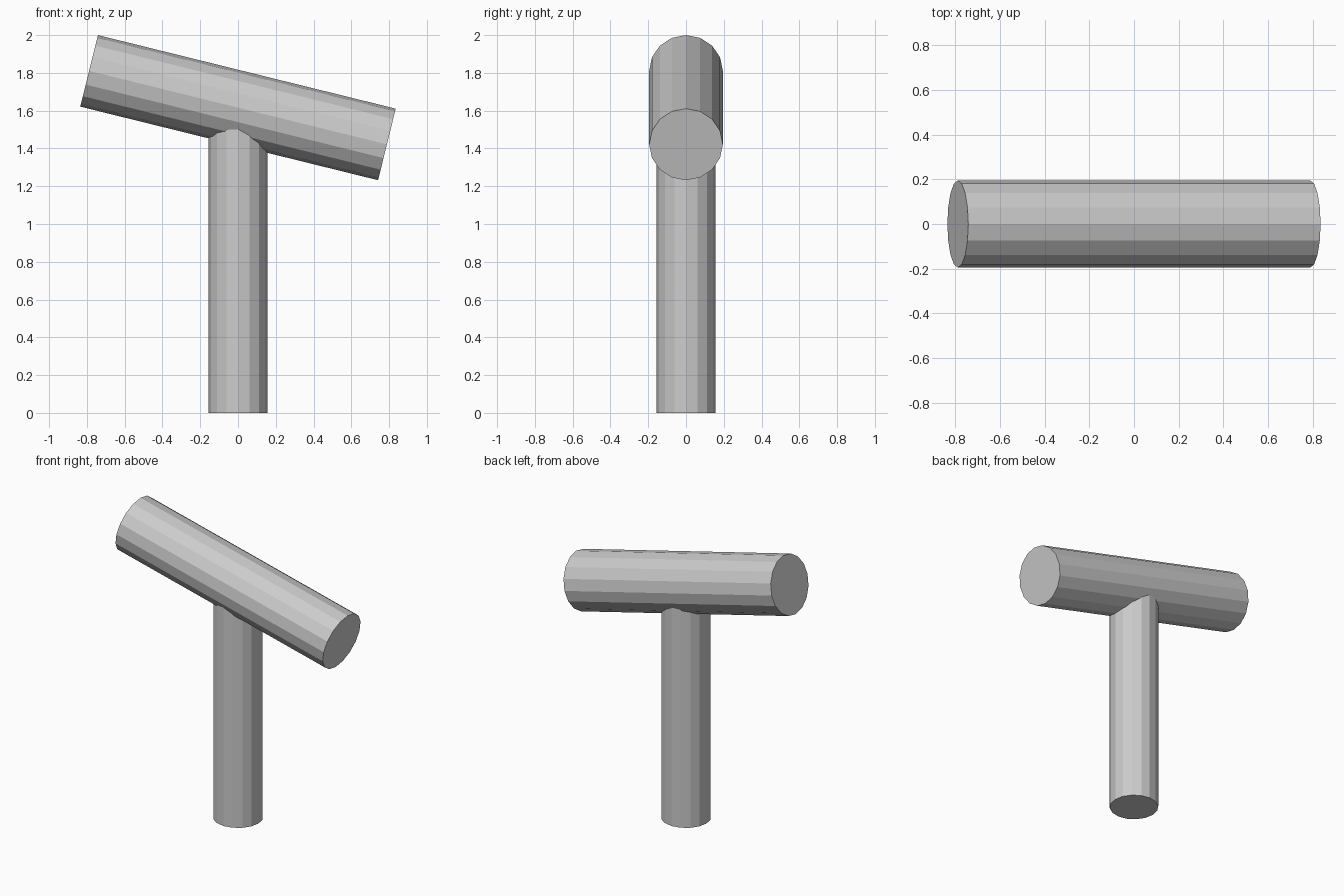
import bpy
from math import radians

if "Cube" in bpy.data.objects:
    bpy.data.objects.remove(bpy.data.objects["Cube"])


def cylinder(name, radius, length, location, tilt=0.0):
    """Flat-shaded 16-sided cylinder, tilted about the y axis."""
    bpy.ops.mesh.primitive_cylinder_add(
        vertices=16, radius=radius, depth=length,
        location=location, rotation=(0, radians(tilt), 0))
    obj = bpy.context.object
    obj.name = name
    return obj


# Upright handle, its top buried inside the head
HANDLE_TOP = 1.58
cylinder("handle", 0.156, HANDLE_TOP, (0, 0, HANDLE_TOP / 2))

# Crosswise head, sloping down towards +x
cylinder("head", 0.195, 1.624, (0, 0, 1.616), tilt=90 + 13.87)
